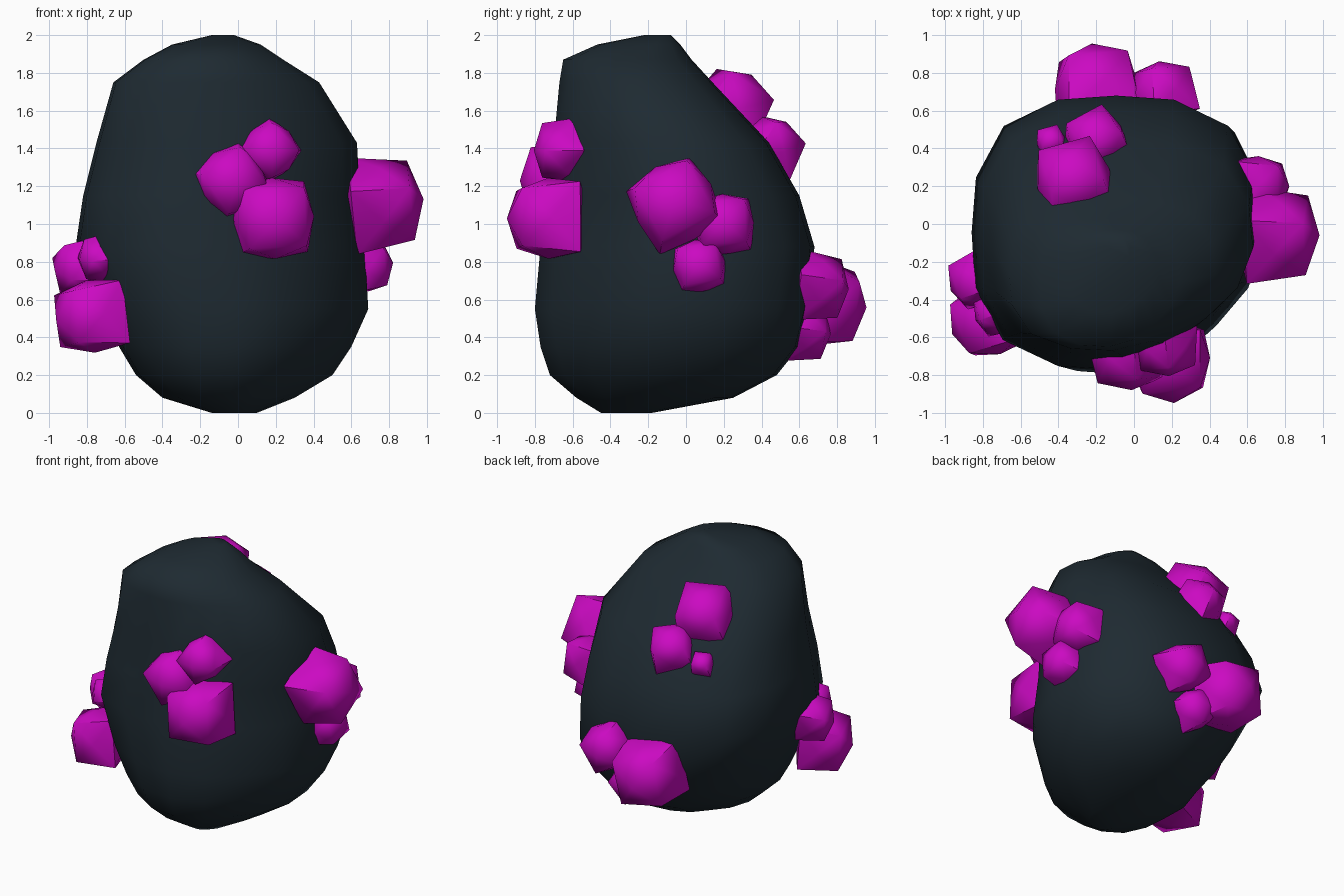
import bpy, bmesh, math
from mathutils import Vector, Matrix

if "Cube" in bpy.data.objects:
    bpy.data.objects.remove(bpy.data.objects["Cube"])


def material(name, col):
    m = bpy.data.materials.new(name)
    m.diffuse_color = (*col, 1)
    m.use_nodes = True
    m.node_tree.nodes["Principled BSDF"].inputs["Base Color"].default_value = m.diffuse_color
    return m


ROCK = material("dark slate", (0.013, 0.023, 0.031))
GEM = material("magenta crystal", (0.60, 0.003, 0.54))


def finish(bm, name, mat, angle):
    bmesh.ops.recalc_face_normals(bm, faces=bm.faces)
    me = bpy.data.meshes.new(name)
    bm.to_mesh(me)
    bm.free()
    me.materials.append(mat)
    ob = bpy.data.objects.new(name, me)
    bpy.context.collection.objects.link(ob)
    bpy.ops.object.select_all(action='DESELECT')
    ob.select_set(True)
    bpy.context.view_layer.objects.active = ob
    bpy.ops.object.shade_smooth_by_angle(angle=math.radians(angle))
    return ob


# Boulder: lofted rings (z, xmin, xmax, ymin, ymax)
RINGS = [
    (0.00, -0.14, 0.10, -0.45, -0.18), (0.08, -0.40, 0.30, -0.58, 0.25),
    (0.20, -0.54, 0.50, -0.72, 0.48), (0.35, -0.63, 0.60, -0.77, 0.60),
    (0.55, -0.72, 0.69, -0.80, 0.65), (0.88, -0.86, 0.67, -0.77, 0.68),
    (1.15, -0.82, 0.645, -0.74, 0.60), (1.43, -0.75, 0.63, -0.70, 0.44),
    (1.75, -0.66, 0.43, -0.67, 0.14), (1.87, -0.50, 0.24, -0.65, 0.03),
    (1.95, -0.35, 0.12, -0.47, -0.03), (2.00, -0.14, -0.02, -0.22, -0.08),
]
SIDES = 16
# Extra fullness per quadrant, low and high on the boulder
BULGE_LOW = (0.09, -0.13, 0.08, -0.11)
BULGE_HIGH = (0.10, 0.10, 0.11, -0.09)
bm = bmesh.new()
loops = []
for z, x0, x1, y0, y1 in RINGS:
    ring = []
    f = min(1, max(0, (z - 0.2) / 0.5))
    for i in range(SIDES):
        a = 2 * math.pi * i / SIDES
        q = i * 4 // SIDES
        b = BULGE_LOW[q] * (1 - f) + BULGE_HIGH[q] * f
        k = 1 + b * math.sin(2 * a) ** 2
        ring.append(bm.verts.new(((x0 + x1) / 2 + (x1 - x0) / 2 * math.cos(a) * k,
                                  (y0 + y1) / 2 + (y1 - y0) / 2 * math.sin(a) * k, z)))
    loops.append(ring)
for lo, hi in zip(loops, loops[1:]):
    for i in range(SIDES):
        j = (i + 1) % SIDES
        bm.faces.new((lo[i], lo[j], hi[j], hi[i]))
bm.faces.new(loops[0])
bm.faces.new(loops[-1])
finish(bm, "boulder", ROCK, 60)


# Crystal: chunky cube with raised face centres and a tapered outer end
def crystal(name, pos, r, out, spin):
    bm = bmesh.new()
    for x in (-1, 1):
        for y in (-1, 1):
            for z in (-1, 1):
                t = 0.60 if z > 0 else 0.73
                bm.verts.new((x * t, y * t, z * 0.60))
    for axis in range(3):
        for s in (-1, 1):
            v = Vector((0, 0, 0))
            v[axis] = s * (0.86 if axis == 2 else 0.84)
            bm.verts.new(v)
    bmesh.ops.convex_hull(bm, input=bm.verts)
    rot = Vector(out).to_track_quat('Z', 'Y').to_matrix().to_4x4()
    bm.transform(Matrix.Translation(pos) @ rot
                 @ Matrix.Rotation(math.radians(spin), 4, 'Z') @ Matrix.Scale(r, 4))
    finish(bm, name, GEM, 55)


# Clusters: outward direction, then (centre, radius, spin) per crystal
CLUSTERS = {
    "front": ((0.1, -1, 0), [((0.19, -0.73, 1.03), 0.255, 3),
                             ((-0.03, -0.70, 1.23), 0.21, 35),
                             ((0.17, -0.66, 1.39), 0.17, 45)]),
    "right": ((1, 0, 0.1), [((0.76, -0.06, 1.11), 0.26, 28),
                            ((0.66, 0.20, 1.00), 0.19, 3),
                            ((0.68, 0.07, 0.78), 0.165, 10)]),
    "left": ((-1, -0.4, -0.1), [((-0.78, -0.51, 0.51), 0.23, 5),
                                ((-0.84, -0.30, 0.77), 0.165, 20),
                                ((-0.74, -0.47, 0.82), 0.125, 40)]),
    "back": ((-0.1, 1, -0.1), [((-0.20, 0.73, 0.58), 0.265, 10),
                               ((0.15, 0.70, 0.67), 0.19, 30),
                               ((0.00, 0.63, 0.43), 0.16, 40)]),
    "upper_back": ((-0.1, 0.5, 0.8), [((-0.32, 0.24, 1.62), 0.235, 5),
                                      ((-0.20, 0.45, 1.41), 0.18, 20),
                                      ((-0.44, 0.44, 1.35), 0.09, 5)]),
}
for side, (out, gems) in CLUSTERS.items():
    for n, (pos, r, spin) in enumerate(gems, 1):
        crystal(f"{side}_crystal_{n}", pos, r, out, spin)
